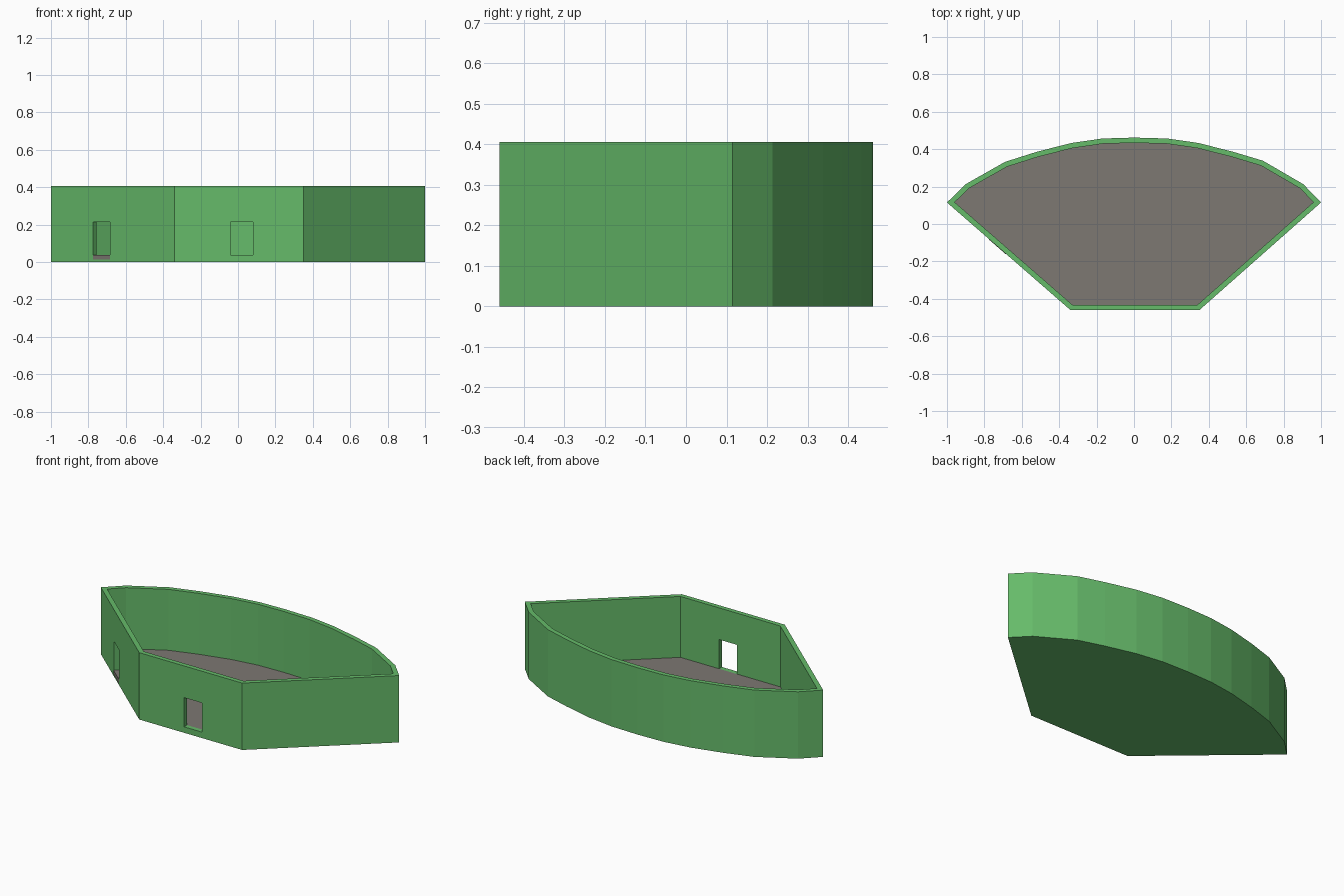
import bpy, bmesh
from mathutils import Vector, Matrix

cube = bpy.data.objects.get("Cube")
if cube:
    bpy.data.objects.remove(cube, do_unlink=True)

HEIGHT, WALL, BASE, FLOOR, DOOR_TOP, DOOR_W = 0.405, 0.028, 0.01, 0.036, 0.213, 0.12


def material(name, rgb):
    m = bpy.data.materials.new(name)
    m.use_nodes = True
    m.diffuse_color = (*rgb, 1)
    m.node_tree.nodes["Principled BSDF"].inputs["Base Color"].default_value = (*rgb, 1)
    return m


green = material("wall green", (0.133, 0.497, 0.144))
grey = material("floor grey", (0.205, 0.188, 0.168))


def make_object(name, bm, mat):
    bmesh.ops.recalc_face_normals(bm, faces=bm.faces)
    mesh = bpy.data.meshes.new(name)
    bm.to_mesh(mesh)
    bm.free()
    mesh.materials.append(mat)
    obj = bpy.data.objects.new(name, mesh)
    bpy.context.collection.objects.link(obj)
    return obj


def lofted(name, rings, mat):
    """Bridge successive (outline, z) rings and cap both ends."""
    bm = bmesh.new()
    loops = [[bm.verts.new((p.x, p.y, z)) for p in pts] for pts, z in rings]
    for a, b in zip(loops, loops[1:]):
        for i in range(len(a)):
            j = (i + 1) % len(a)
            bm.faces.new((a[i], a[j], b[j], b[i]))
    bm.faces.new(loops[0])
    bm.faces.new(loops[-1])
    return make_object(name, bm, mat)


def inset(points, d):
    """Mitred inward offset of a counter-clockwise outline."""
    result = []
    for i, p in enumerate(points):
        e1 = (p - points[i - 1]).normalized()
        e2 = (points[(i + 1) % len(points)] - p).normalized()
        n1, n2 = Vector((-e1.y, e1.x)), Vector((-e2.y, e2.x))
        result.append(p + (n1 + n2) * d / (1 + n1.dot(n2)))
    return result


def box_on_wall(name, a, b, t, z0, z1, depth0, depth1, mat):
    """Upright box on the wall a-b, from depth0 to depth1 inside its outer face."""
    along = (b - a).normalized()
    inward = Vector((-along.y, along.x))
    c = a.lerp(b, t) + inward * (depth0 + depth1) / 2
    frame = Matrix((along.to_3d(), inward.to_3d(), (0, 0, 1))).transposed().to_4x4()
    bm = bmesh.new()
    bmesh.ops.create_cube(bm, size=1, matrix=Matrix.Translation((c.x, c.y, (z0 + z1) / 2))
                          @ frame @ Matrix.Diagonal((DOOR_W, depth1 - depth0, z1 - z0, 1)))
    return make_object(name, bm, mat)


# Fan-shaped plan: straight front and sides, faceted curved back
outline = [Vector(p) for p in (
    (-0.34, -0.46), (0.35, -0.46), (1, 0.115), (0.905, 0.213), (0.69, 0.338),
    (0.53, 0.386), (0.345, 0.433), (0.18, 0.457), (0, 0.462), (-0.17, 0.457),
    (-0.335, 0.433), (-0.52, 0.386), (-0.69, 0.332), (-0.9, 0.213), (-1, 0.115))]
inner = inset(outline, WALL)

# Walls with a thin base, and the floor inside them
walls = lofted("walls", [(outline, 0), (outline, HEIGHT), (inner, HEIGHT), (inner, BASE)], green)
lofted("floor", [(inner, BASE), (inner, FLOOR)], grey)

# Doorways through the front and right-hand walls
front = (outline[0], outline[1], 0.522)
side = (outline[-1], outline[0], 0.41)
for name, wall in (("front_door_cutter", front), ("side_door_cutter", side)):
    cutter = box_on_wall(name, *wall, FLOOR, DOOR_TOP, -0.03, WALL + 0.03, green)
    mod = walls.modifiers.new(name, "BOOLEAN")
    mod.operation, mod.solver, mod.object = "DIFFERENCE", "EXACT", cutter
    bpy.context.view_layer.objects.active = walls
    bpy.ops.object.modifier_apply(modifier=mod.name)
    bpy.data.objects.remove(cutter, do_unlink=True)

# Door sill on the side wall
box_on_wall("side_door_sill", *side, 0.013, FLOOR + 0.001, -0.002, WALL, grey)
